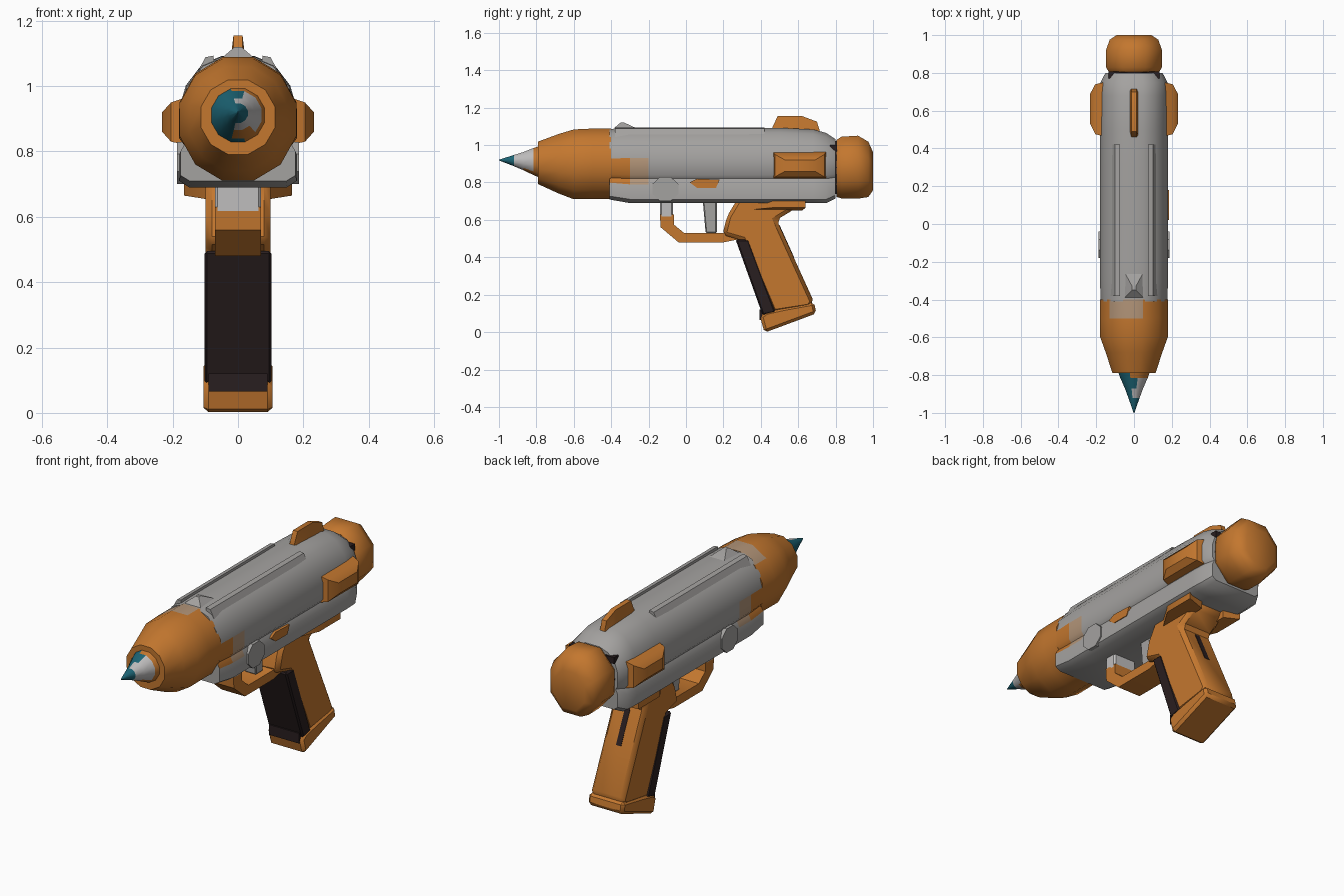
import bpy
import bmesh
from math import cos, sin, pi, radians

if "Cube" in bpy.data.objects:
    bpy.data.objects.remove(bpy.data.objects["Cube"])


def material(name, rgb):
    m = bpy.data.materials.new(name)
    m.use_nodes = True
    m.diffuse_color = (*rgb, 1)
    bsdf = m.node_tree.nodes["Principled BSDF"]
    bsdf.inputs["Base Color"].default_value = (*rgb, 1)
    bsdf.inputs["Roughness"].default_value = 0.7
    return m


ORANGE = material("burnt orange", (0.55, 0.185, 0.028))
GREY = material("body grey", (0.37, 0.36, 0.35))
PALE = material("pale grey", (0.52, 0.51, 0.51))
TAN = material("dusty tan", (0.45, 0.3, 0.19))
DARK = material("dark brown", (0.022, 0.013, 0.014))
TEAL = material("deep teal", (0.012, 0.13, 0.18))


def finish(name, bm, mats, rule=None, bevel=0, angle=35):
    """Turn a bmesh into a shaded object; rule picks a material from a face centre."""
    bmesh.ops.recalc_face_normals(bm, faces=bm.faces)
    if bevel:
        bmesh.ops.bevel(bm, geom=bm.edges[:], offset=bevel, segments=1, affect="EDGES")
    if rule:
        for f in bm.faces:
            f.material_index = rule(f.calc_center_median())
    mesh = bpy.data.meshes.new(name)
    bm.to_mesh(mesh)
    bm.free()
    for m in mats:
        mesh.materials.append(m)
    ob = bpy.data.objects.new(name, mesh)
    bpy.context.collection.objects.link(ob)
    bpy.ops.object.select_all(action="DESELECT")
    ob.select_set(True)
    bpy.context.view_layer.objects.active = ob
    bpy.ops.object.shade_smooth_by_angle(angle=radians(angle))


def loft(name, rings, mats, rule=None, **kw):
    """Skin a list of rings of points and close both ends."""
    bm = bmesh.new()
    rows = [[bm.verts.new(p) for p in r] for r in rings]
    n = len(rows[0])
    for a, b in zip(rows, rows[1:]):
        for i in range(n):
            j = (i + 1) % n
            bm.faces.new((a[i], a[j], b[j], b[i]))
    bm.faces.new(rows[0])
    bm.faces.new(rows[-1])
    finish(name, bm, mats, rule, **kw)


def disc(y, z, rx, rz, n):
    return [(rx * sin(2 * pi * (i + .5) / n), y, z + rz * cos(2 * pi * (i + .5) / n))
            for i in range(n)]


def plate(name, outline, x0, x1, mat, bevel=0):
    """Extrude a side outline of (y, z) points across x."""
    rings = [[(x, y, z) for y, z in outline] for x in (x0, x1)]
    loft(name, rings, [mat], bevel=bevel)


def rect(y0, y1, z0, z1):
    return [(y0, z0), (y1, z0), (y1, z1), (y0, z1)]


# Body: rounded top over a square lower rail, faded orange at the front flanks
HALF = [(.05, 1.09), (.11, 1.065), (.16, 1.0), (.18, .93), (.18, .84),
        (.165, .82), (.18, .79), (.18, .71), (.15, .69)]


def section(y, w=1, top=1, low=1):
    half = [(x * w, y, .88 + (z - .88) * (top if z > .88 else low)) for x, z in HALF]
    return half + [(-x, y, z) for x, y, z in reversed(half)]


def body_colour(c):
    if c.y > -.2 or abs(c.x) < .1 or not .8 < c.z < .93:
        return 0
    return 1 if c.y < -.3 else 2


loft("body", [section(-.41, .98, .98, .9), section(-.3), section(-.2), section(.3),
              section(.5, 1, 1.01), section(.68, 1, .97), section(.75, .98, .88),
              section(.8, .84, .72, .87)], [GREY, ORANGE, TAN], body_colour, angle=40)

# Raised ridges along the roof
for s in (-1, 1):
    loft("roof_ridge", [[(s * x, y, z) for x, z in
                         ((.07, 1.04), (.075, 1.093), (.1, 1.088), (.125, 1.04))]
                        for y in (-.38, .42)], [GREY])
loft("front_sight", [[(x, y, 1.06) for x, y in
                      ((-.08, -.42), (.08, -.42), (.08, -.2), (-.08, -.2))],
                     [(x, y, 1.12) for x, y in
                      ((-.01, -.35), (.01, -.35), (.01, -.33), (-.01, -.33))]], [GREY])

# Nose with a worn patch on top
loft("nose", [disc(y, z, rx, rz, 12) for y, z, rx, rz in
              ((-.4, .9, .185, .195), (-.5, .9, .185, .195), (-.6, .897, .185, .193),
               (-.68, .9, .155, .165), (-.79, .905, .118, .118))], [ORANGE, TAN],
     lambda c: int(c.y > -.5 and c.z > 1.05 and -.09 < c.x < .03))


# Pointed tip: teal, with a pale flank and an orange foot on one side
def tip_colour(c):
    if c.x < 0 or c.y < -.93:
        return 0
    if c.y > -.8 or (c.y > -.89 and c.z < .875):
        return 2
    return int(c.z < .96 or c.x > .03)


loft("tip", [disc(y, z, r, r, 12) for y, z, r in
             ((-.775, .91, .09), (-.815, .912, .075), (-.87, .914, .05),
              (-.92, .917, .031), (-1, .92, .002))], [TEAL, PALE, ORANGE], tip_colour)

# Rear collar, the dark notches it shows through, and the cap
loft("rear_collar", [disc(y, .88, .135, .15, 10) for y in (.76, .83)], [DARK])
for s in (-1, 1):
    plate("rear_notch", rect(.77, .807, .965, 1.0), s * .07, s * .135, DARK)
loft("rear_cap", [disc(y, z, rx, rz, 8) for y, z, rx, rz in
                  ((.805, .875, .145, .165), (.83, .88, .16, .178), (.92, .882, .16, .182),
                   (.975, .87, .14, .16), (1, .86, .1, .11))], [ORANGE], angle=50)

# Rear sight on the roof
loft("rear_sight", [[(-.025, y, lo), (.025, y, lo), (.014, y, hi), (-.014, y, hi)]
                    for y, lo, hi in ((.46, 1.06, 1.09), (.49, 1.06, 1.155),
                                      (.62, 1.06, 1.155), (.7, 1.04, 1.125),
                                      (.72, 1.03, 1.06))], [ORANGE])

# Side parts, mirrored
for s in (-1, 1):
    # tapered side knob
    loft("side_knob", [[(s * .16, y, z) for y, z in rect(.465, .75, .82, .965)],
                       [(s * .205, y, z) for y, z in rect(.475, .74, .83, .95)],
                       [(s * .232, y, z) for y, z in rect(.53, .69, .86, .92)]], [ORANGE])
    # drum on the lower rail
    plate("rail_drum", [(-.11 + .075 * cos(i * pi / 4 + pi / 8),
                         .765 + .07 * sin(i * pi / 4 + pi / 8)) for i in range(8)],
          s * .15, s * .187, GREY)
    # flared bracket under the rear
    loft("rear_bracket", [[(s * .07, y, z) for y, z in rect(.3, .62, .65, .72)],
                          [(s * .165, y, z) for y, z in rect(.46, .64, .665, .72)]], [ORANGE])

# Orange inlay on the left rail
plate("side_inlay", [(.02, .8), (.06, .77), (.16, .77), (.18, .815), (.06, .82)],
      .17, .184, ORANGE)

# Trigger group
plate("guard_mount", rect(-.14, -.07, .61, .72), -.07, .07, PALE, .008)
plate("trigger_guard", [(-.14, .63), (-.135, .56), (-.04, .48), (.2, .48), (.3, .5),
                        (.3, .6), (.2, .53), (-.01, .53), (-.065, .575), (-.065, .63)],
      -.07, .07, ORANGE)
plate("trigger", [(.09, .7), (.105, .53), (.165, .53), (.165, .7)], -.035, .035, GREY, .006)

# Grip with its foot, front pad and slot in the back
plate("grip", [(.28, .72), (.22, .62), (.195, .52), (.3, .49), (.465, .1), (.66, .13),
               (.685, .16), (.485, .6), (.6, .67), (.6, .72)], -.1, .1, ORANGE, .02)
plate("grip_foot", [(.395, .085), (.42, -.003), (.697, .1), (.685, .16), (.52, .13), (.43, .11)],
      -.106, .106, ORANGE, .015)
plate("grip_pad", [(.265, .495), (.335, .495), (.48, .105), (.41, .09)],
      -.103, .103, DARK, .008)
plate("pad_end", [(.392, .12), (.392, .065), (.42, .065), (.42, .12)], -.09, .09, DARK)
plate("grip_slot", [(.49, .57), (.5, .573), (.578, .4), (.57, .4)], -.015, .015, DARK)
